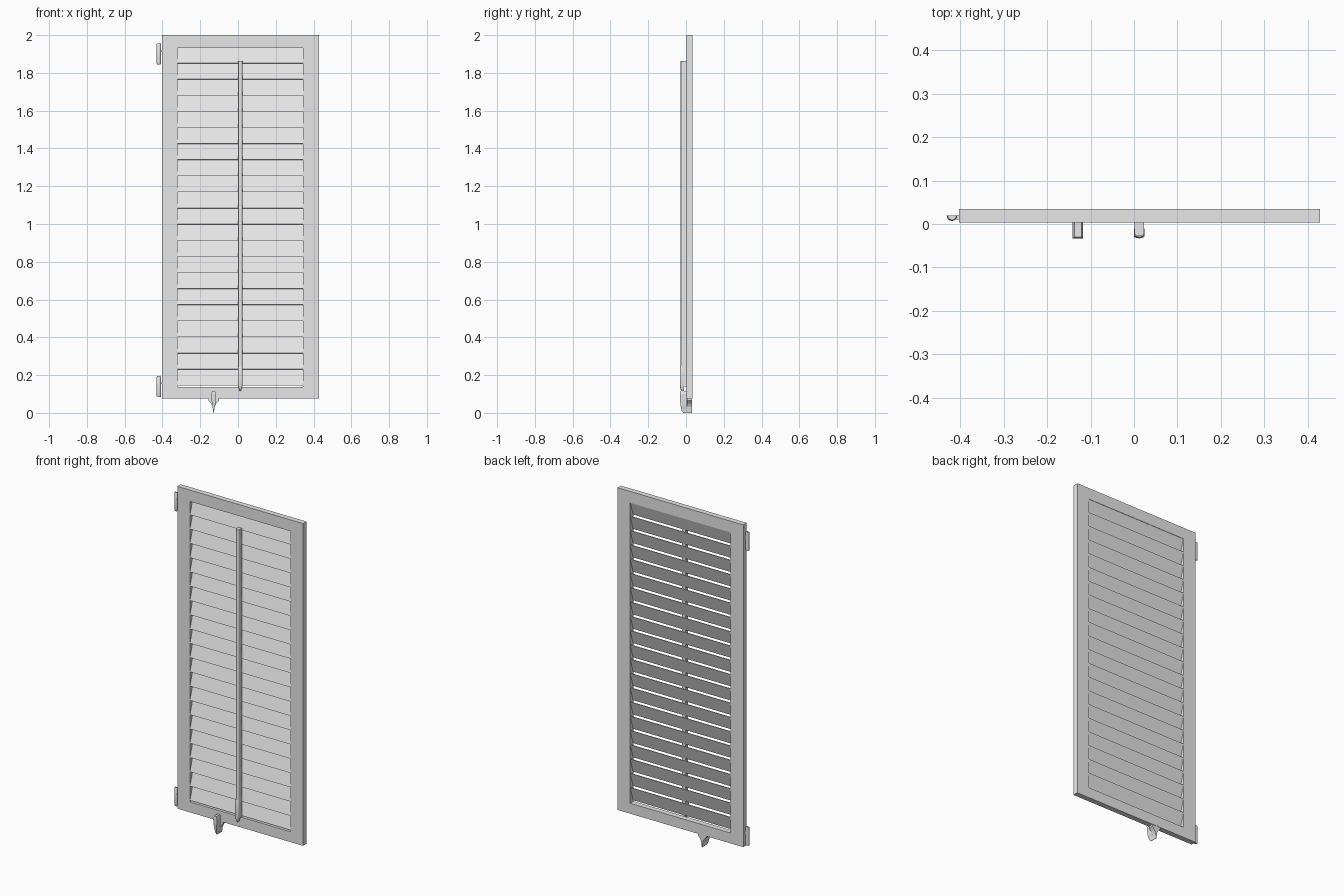
import bpy, bmesh, math
from mathutils import Vector

if "Cube" in bpy.data.objects:
    bpy.data.objects.remove(bpy.data.objects["Cube"])

paint = bpy.data.materials.new("light_grey_paint")
paint.diffuse_color = (0.8, 0.8, 0.8, 1)
paint.use_nodes = True
paint.node_tree.nodes["Principled BSDF"].inputs["Base Color"].default_value = paint.diffuse_color


def finish(name, bm):
    bmesh.ops.recalc_face_normals(bm, faces=bm.faces)
    me = bpy.data.meshes.new(name)
    bm.to_mesh(me)
    bm.free()
    me.materials.append(paint)
    ob = bpy.data.objects.new(name, me)
    bpy.context.collection.objects.link(ob)
    return ob


def loft(name, rings, closed=False):
    """Skin a row of equal-sized rings; cap the ends unless closed."""
    bm = bmesh.new()
    vr = [[bm.verts.new(p) for p in r] for r in rings]
    n = len(vr[0])
    pairs = list(zip(vr, vr[1:]))
    if closed:
        pairs.append((vr[-1], vr[0]))
    for a, b in pairs:
        for i in range(n):
            j = (i + 1) % n
            bm.faces.new((a[i], a[j], b[j], b[i]))
    if not closed:
        bm.faces.new(vr[0])
        bm.faces.new(vr[-1])
    return finish(name, bm)


def rect(x0, x1, z0, z1, y):
    return [(x0, y, z0), (x1, y, z0), (x1, y, z1), (x0, y, z1)]


def level(cx, hw, y0, y1, z):
    return [(cx - hw, y0, z), (cx + hw, y0, z), (cx + hw, y1, z), (cx - hw, y1, z)]


# Frame: one rectangular ring
F, B = 0.003, 0.035
outer = (-0.403, 0.428, 0.075, 2.0)
inner = (-0.320, 0.345, 0.137, 1.932)
loft("frame", [rect(*outer, F), rect(*outer, B), rect(*inner, B), rect(*inner, F)], closed=True)

# Louvre slats: thin boards leaning back at the top
STEP = 0.0853
for i in range(21):
    z = 0.146 + i * STEP
    prof = [(0.004, z), (0.007, z - 0.001), (0.034, z + 0.084), (0.031, z + 0.0855)]
    loft(f"slat_{i + 1:02d}", [[(x, y, zz) for y, zz in prof] for x in (-0.320, 0.345)])


# Tilt rod: bar with a rounded front
def d_section(cx, hw, front, back, z, r):
    pts = [(cx + hw, back, z), (cx - hw, back, z)]
    for k in range(9):
        a = math.pi * k / 8
        pts.append((cx - hw * math.cos(a), front + r - r * math.sin(a), z))
    return pts


RX = 0.012
loft("tilt_rod", [d_section(RX, 0.011, -0.028, 0.004, z, 0.007) for z in (0.14, 1.864)])

# Rod handle: tapered grip at the foot of the rod
grip = [(0.115, 0.002, -0.026), (0.135, 0.009, -0.031), (0.15, 0.0125, -0.033),
        (0.235, 0.0125, -0.033), (0.25, 0.010, -0.030)]
loft("rod_handle", [d_section(RX, w, f, -0.010, z, 0.006) for z, w, f in grip])

# Latch: front tab that runs down into a spike, and a winged block under the frame
LX = -0.129
tab = [(0.0, 0.001, -0.014, 0.012), (0.012, 0.002, -0.024, 0.012), (0.04, 0.008, -0.029, 0.003),
       (0.07, 0.011, -0.032, 0.003), (0.1, 0.012, -0.033, 0.003), (0.115, 0.008, -0.030, 0.003)]
loft("latch_tab", [level(LX, w, a, b, z) for z, w, a, b in tab])
wing = [(0.0, 0.001), (0.035, 0.006), (0.05, 0.014), (0.065, 0.028), (0.075, 0.028)]
loft("latch_block", [level(LX, w, 0.004, 0.033, z) for z, w in wing])

# Hinges: half-round barrel with a short neck into the frame edge
for label, z0, zn in (("lower", 0.083, 0.157), ("upper", 1.845, 1.917)):
    z1 = z0 + 0.111
    rings = []
    for z, s in ((z0, 0.8), (z0 + 0.006, 1), (z1 - 0.006, 1), (z1, 0.8)):
        ring = []
        for k in range(9):
            a = math.pi * k / 8
            ring.append((-0.419 - 0.012 * s * math.cos(a), 0.019 - 0.012 * s * math.sin(a), z))
        rings.append(ring)
    loft(f"hinge_barrel_{label}", rings)
    loft(f"hinge_neck_{label}", [level(-0.407, 0.008, 0.010, 0.019, z) for z in (zn - 0.005, zn + 0.005)])

# Smooth the rounded parts
for ob in bpy.context.collection.objects:
    if ob.name.startswith(("tilt", "rod", "hinge_barrel")):
        bpy.ops.object.select_all(action='DESELECT')
        ob.select_set(True)
        bpy.context.view_layer.objects.active = ob
        bpy.ops.object.shade_smooth_by_angle(angle=math.radians(35))
